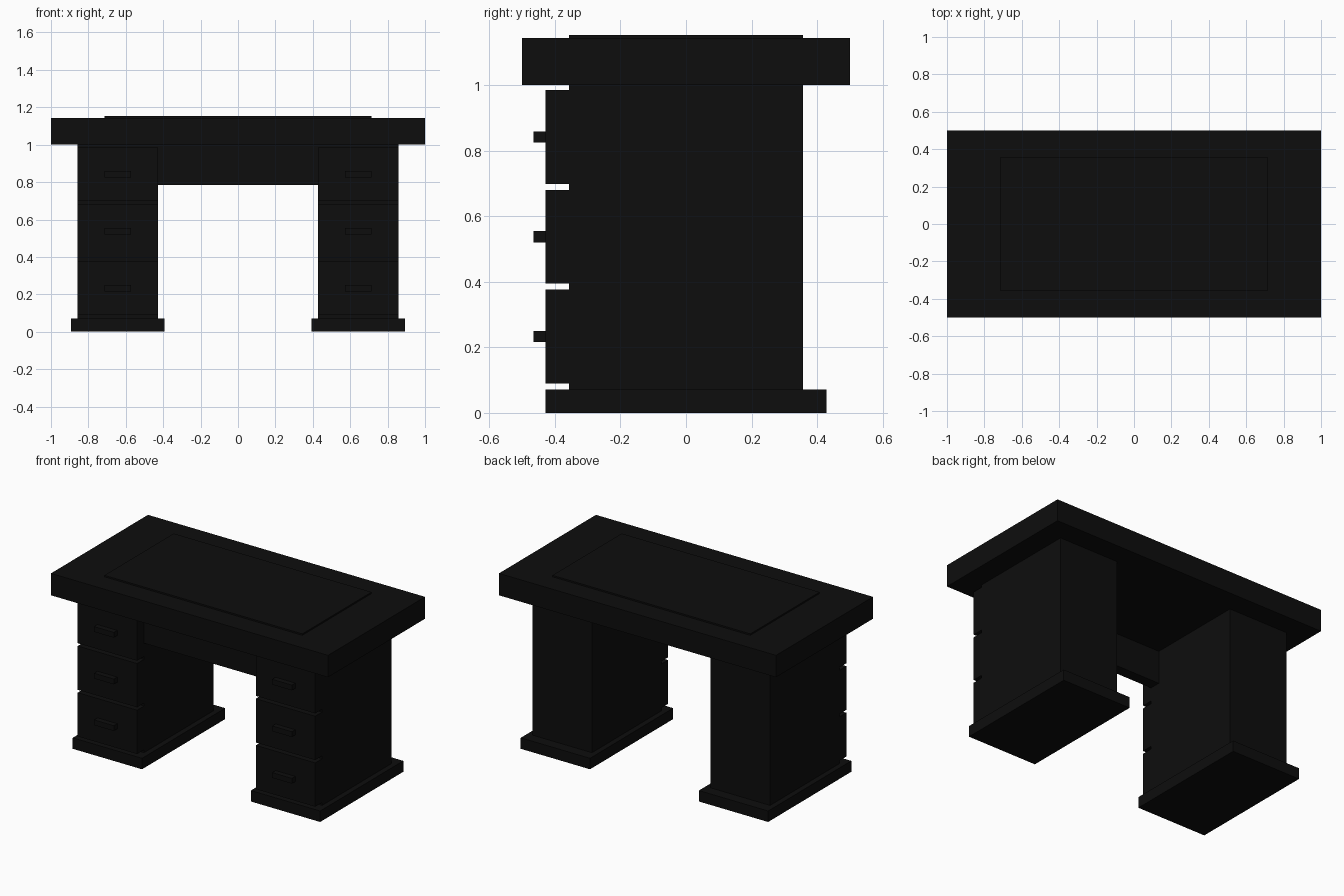
import bpy

cube = bpy.data.objects.get("Cube")
if cube:
    bpy.data.objects.remove(cube, do_unlink=True)

U = 1 / 14  # design module of the desk

black = bpy.data.materials.new("black_wood")
black.use_nodes = True
colour = (0.004, 0.004, 0.004, 1)
black.diffuse_color = colour
black.node_tree.nodes["Principled BSDF"].inputs["Base Color"].default_value = colour


def box(name, x, y, z):
    """Box spanning the (low, high) ranges, given in modules."""
    spans = (x, y, z)
    bpy.ops.mesh.primitive_cube_add(size=1, location=[U * (a + b) / 2 for a, b in spans])
    ob = bpy.context.object
    ob.name = name
    ob.scale = [U * (b - a) for a, b in spans]
    bpy.ops.object.transform_apply(location=False, rotation=False, scale=True)
    ob.data.materials.append(black)
    return ob


# Desktop with a thin raised writing surface
box("desktop", (-14, 14), (-7, 7), (14, 16))
box("writing_surface", (-10, 10), (-5, 5), (16, 16.13))

# Panel bridging the pedestals at the front
box("front_panel", (-6, 6), (-5, -4), (11, 14))

# Two pedestals, each with a plinth and three drawers
for side, cx in (("right", -9), ("left", 9)):
    box(f"{side}_plinth", (cx - 3.5, cx + 3.5), (-6, 6), (0, 1))
    box(f"{side}_pedestal", (cx - 3, cx + 3), (-5, 5), (1, 14))
    for i, level in enumerate(("bottom", "middle", "top")):
        z = 3.26 + i * 4.26
        box(f"{side}_{level}_drawer", (cx - 3, cx + 3), (-6, -5), (z - 2, z + 2))
        box(f"{side}_{level}_handle", (cx - 1, cx + 1), (-6.5, -6), (z - 0.24, z + 0.24))
